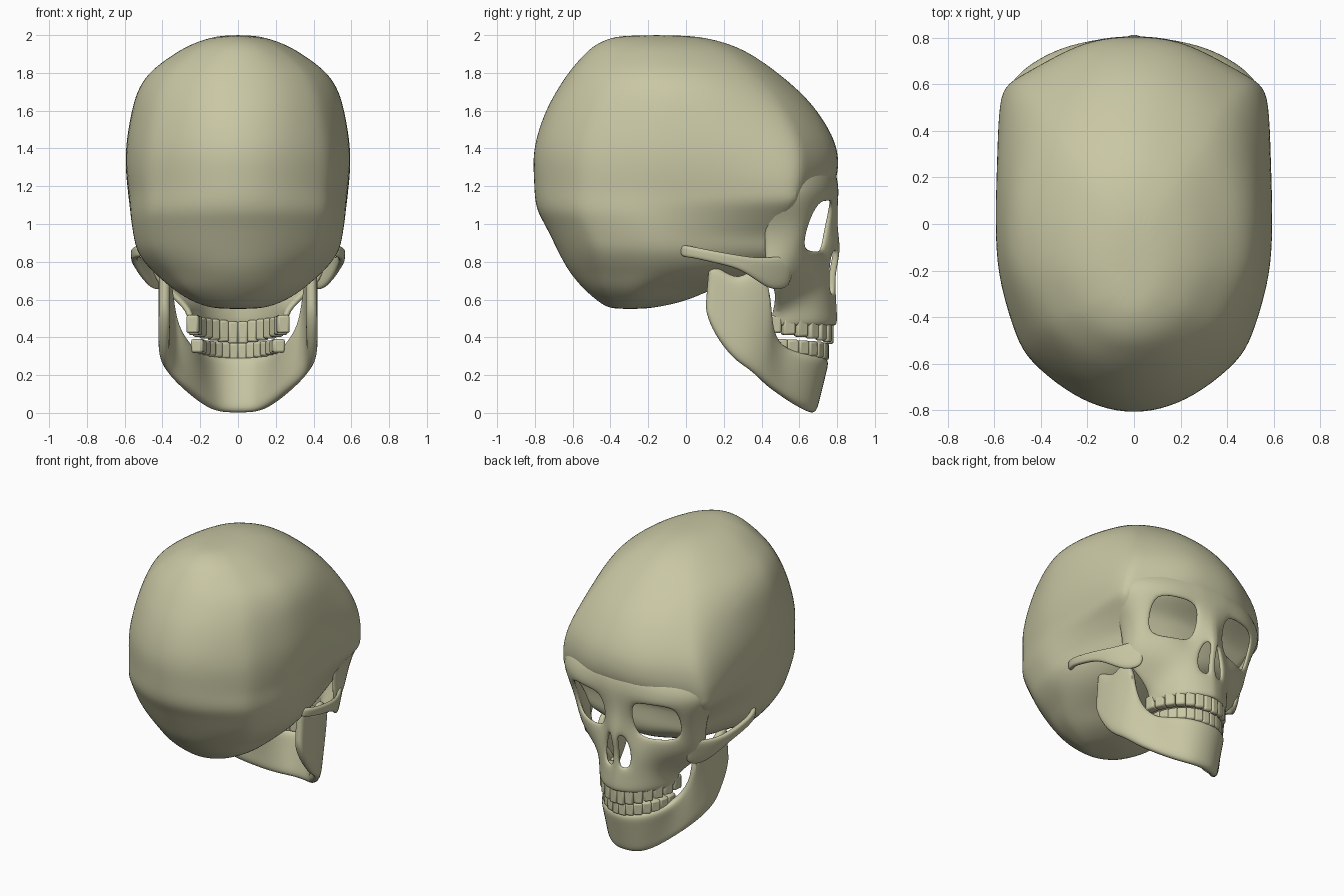
import bpy
import bmesh
from math import sin, cos, pi, radians
from mathutils import Matrix, Vector

if "Cube" in bpy.data.objects:
    bpy.data.objects.remove(bpy.data.objects["Cube"], do_unlink=True)

bone = bpy.data.materials.new("bone")
bone.use_nodes = True
bone_colour = (0.58, 0.57, 0.37, 1)
bone.diffuse_color = bone_colour
bone.node_tree.nodes["Principled BSDF"].inputs["Base Color"].default_value = bone_colour
bone.node_tree.nodes["Principled BSDF"].inputs["Roughness"].default_value = 0.8


def make_object(name, bm):
    bmesh.ops.recalc_face_normals(bm, faces=bm.faces)
    mesh = bpy.data.meshes.new(name)
    bm.to_mesh(mesh)
    bm.free()
    for poly in mesh.polygons:
        poly.use_smooth = True
    mesh.materials.append(bone)
    obj = bpy.data.objects.new(name, mesh)
    bpy.context.collection.objects.link(obj)
    return obj


def grid_object(name, rows, holes=(), thickness=0.04):
    """Mirrored bone sheet from rows of points, leaving out the hole cells."""
    bm = bmesh.new()
    grid = [[bm.verts.new(p) for p in row] for row in rows]
    for i in range(len(grid) - 1):
        for j in range(len(grid[0]) - 1):
            if (i, j) not in holes:
                bm.faces.new((grid[i][j], grid[i][j + 1],
                              grid[i + 1][j + 1], grid[i + 1][j]))
    loose = [v for v in bm.verts if not v.link_faces]
    bmesh.ops.delete(bm, geom=loose, context='VERTS')
    obj = make_object(name, bm)
    mirror = obj.modifiers.new("mirror", 'MIRROR')
    mirror.use_clip = True
    mirror.merge_threshold = 0.002
    solid = obj.modifiers.new("thickness", 'SOLIDIFY')
    solid.thickness = thickness
    solid.offset = 0
    sub = obj.modifiers.new("smooth", 'SUBSURF')
    sub.levels = sub.render_levels = 2


def ribbon(name, stations, thickness, steps=4):
    """Bone band between a top edge and a bottom edge."""
    rows = []
    for top, bottom in stations:
        a, b = Vector(top), Vector(bottom)
        rows.append([a.lerp(b, k / steps) for k in range(steps + 1)])
    grid_object(name, rows, thickness=thickness)


# Braincase: level, half width, rear, forehead
levels = [
    (.55, .1, -.38, -.22), (.565, .18, -.43, -.12), (.6, .27, -.48, .03),
    (.66, .36, -.55, .14), (.73, .44, -.61, .46), (.79, .5, -.65, .57),
    (.86, .545, -.685, .6), (.93, .56, -.72, .6), (1, .57, -.755, .6),
    (1.06, .575, -.79, .61), (1.12, .578, -.805, .68), (1.18, .583, -.81, .77),
    (1.25, .593, -.813, .808), (1.36, .6, -.818, .815), (1.47, .592, -.797, .782),
    (1.6, .57, -.75, .7), (1.7, .545, -.695, .61), (1.8, .485, -.63, .49),
    (1.88, .375, -.56, .38), (1.94, .28, -.5, .27), (1.98, .175, -.42, .14),
    (2, .08, -.33, 0),
]
# Plan outline: width fraction, depth fraction from rear
plan = [(0, 0), (.25, .015), (.5, .06), (.77, .14), (.86, .2), (.97, .34),
        (1, .45), (1, .63), (1, .8), (.96, .87), (.84, .895),
        (.62, .94), (.34, .99), (0, 1)]


def clamp(t):
    return max(0, min(1, t))


bm = bmesh.new()
rings = []
for z, w, rear, fore in levels:
    roundness = 0.95 * clamp((z - 1.22) / .5) + 0.8 * clamp((.85 - z) / .25)
    taper = 0.3 * clamp((1.12 - z) / .2)
    # Temples stay full right up to the eye sockets
    squeeze = 1 - 0.65 * clamp((1.2 - z) / .1) * clamp((z - .75) / .1)
    half = []
    for u, v in plan:
        if v > 0.7:
            v = 1 - (1 - v) * squeeze
        oval = 2 * (v * (1 - v)) ** 0.5
        u = u + (oval - u) * roundness
        u *= 1 - taper * clamp(2 * v - 1)
        half.append((u * w, rear + (fore - rear) * v))
    loop = half + [(-x, y) for x, y in half[-2:0:-1]]
    rings.append([bm.verts.new((x, y, z)) for x, y in loop])
n = len(rings[0])
for low, high in zip(rings, rings[1:]):
    for k in range(n):
        bm.faces.new((low[k], low[(k + 1) % n], high[(k + 1) % n], high[k]))
bm.faces.new(rings[0])
bm.faces.new(rings[-1])
braincase = make_object("braincase", bm)
sub = braincase.modifiers.new("smooth", 'SUBSURF')
sub.levels = sub.render_levels = 2

# Face: brow, eye sockets, nose opening, cheeks and upper jaw
face_rows = [
    (1.29, [(0, .77), (.08, .77), (.14, .76), (.27, .72), (.4, .65), (.51, .54), (.54, .42)]),
    (1.2, [(0, .792), (.08, .79), (.14, .782), (.27, .757), (.4, .705), (.545, .6), (.57, .43)]),
    (1.12, [(0, .787), (.06, .785), (.12, .778), (.27, .755), (.4, .7), (.535, .6), (.55, .43)]),
    (.99, [(0, .78), (.05, .77), (.1, .74), (.27, .72), (.41, .64), (.475, .57), (.46, .41)]),
    (.86, [(0, .805), (.06, .77), (.13, .715), (.26, .7), (.39, .615), (.455, .55), (.44, .41)]),
    (.74, [(0, .77), (.1, .75), (.16, .725), (.26, .675), (.37, .6), (.44, .51), (.46, .43)]),
    (.63, [(0, .775), (.09, .76), (.17, .705), (.23, .63), (.28, .56), (.33, .51), (.36, .48)]),
    (.54, [(0, .78), (.1, .755), (.18, .69), (.22, .61), (.24, .55), (.25, .5), (.25, .46)]),
    (.46, [(0, .785), (.1, .76), (.18, .69), (.22, .61), (.25, .54), (.25, .49), (.25, .44)]),
]
rows = []
for z, pts in face_rows:
    pts = pts[:1] + [(.018, pts[0][1])] + pts[1:]
    rows.append([(x, y, z) for x, y in pts])
eye_cells = {(i, j) for i in (2, 3) for j in (3, 4)}
nose_cells = {(4, 1), (5, 1)}
grid_object("face", rows, eye_cells | nose_cells, 0.035)

# Cheek arches
ribbon("cheek_arches", [
    ((.41, .58, .84), (.38, .55, .66)),
    ((.465, .48, .83), (.44, .46, .64)),
    ((.51, .39, .82), (.495, .37, .7)),
    ((.54, .28, .835), (.535, .28, .765)),
    ((.555, .14, .86), (.55, .14, .795)),
    ((.55, .04, .88), (.545, .04, .82)),
    ((.515, -.03, .895), (.51, -.03, .825)),
], 0.035, 2)

# Lower jaw with rear branches
ribbon("lower_jaw", [
    ((.385, .12, .79), (.39, .1, .54)),
    ((.39, .18, .77), (.39, .15, .41)),
    ((.39, .28, .7), (.395, .25, .28)),
    ((.385, .37, .79), (.38, .33, .23)),
    ((.37, .45, .69), (.345, .38, .185)),
    ((.335, .43, .47), (.3, .43, .14)),
    ((.25, .5, .35), (.24, .5, .09)),
    ((.21, .61, .32), (.17, .58, .035)),
    ((.13, .71, .3), (.095, .65, 0)),
    ((0, .745, .29), (0, .665, 0)),
], 0.06)


def tooth_row(name, half_width, rear, depth, z_front, z_rise, height):
    """Teeth set side by side around an oval arch."""
    bm = bmesh.new()
    count = 7
    for side in (-1, 1):
        for k in range(count):
            a = (k + 0.5) / count * pi / 2
            back = k / (count - 1)
            made = bmesh.ops.create_cube(bm, size=1)["verts"]
            size = Vector((.055 + .017 * back, .035 + .03 * back,
                           height * (1 - .2 * back)))
            spot = Vector((side * half_width * sin(a), rear + depth * cos(a),
                           z_front + z_rise * back))
            turn = Matrix.Rotation(-side * a, 4, 'Z')
            bmesh.ops.transform(
                bm, verts=made,
                matrix=Matrix.Translation(spot) @ turn @ Matrix.Diagonal(size).to_4x4())
    obj = make_object(name, bm)
    bevel = obj.modifiers.new("rounding", 'BEVEL')
    bevel.width = 0.012
    bevel.segments = 2


tooth_row("upper_teeth", .24, .43, .335, .425, .045, .12)
tooth_row("lower_teeth", .215, .47, .27, .325, .03, .09)

# Keep crisp edges on every part
bpy.ops.object.select_all(action='DESELECT')
for obj in bpy.context.collection.objects:
    if obj.type == 'MESH' and obj.data.materials and obj.data.materials[0] == bone:
        obj.select_set(True)
        bpy.context.view_layer.objects.active = obj
bpy.ops.object.shade_smooth_by_angle(angle=radians(50))
